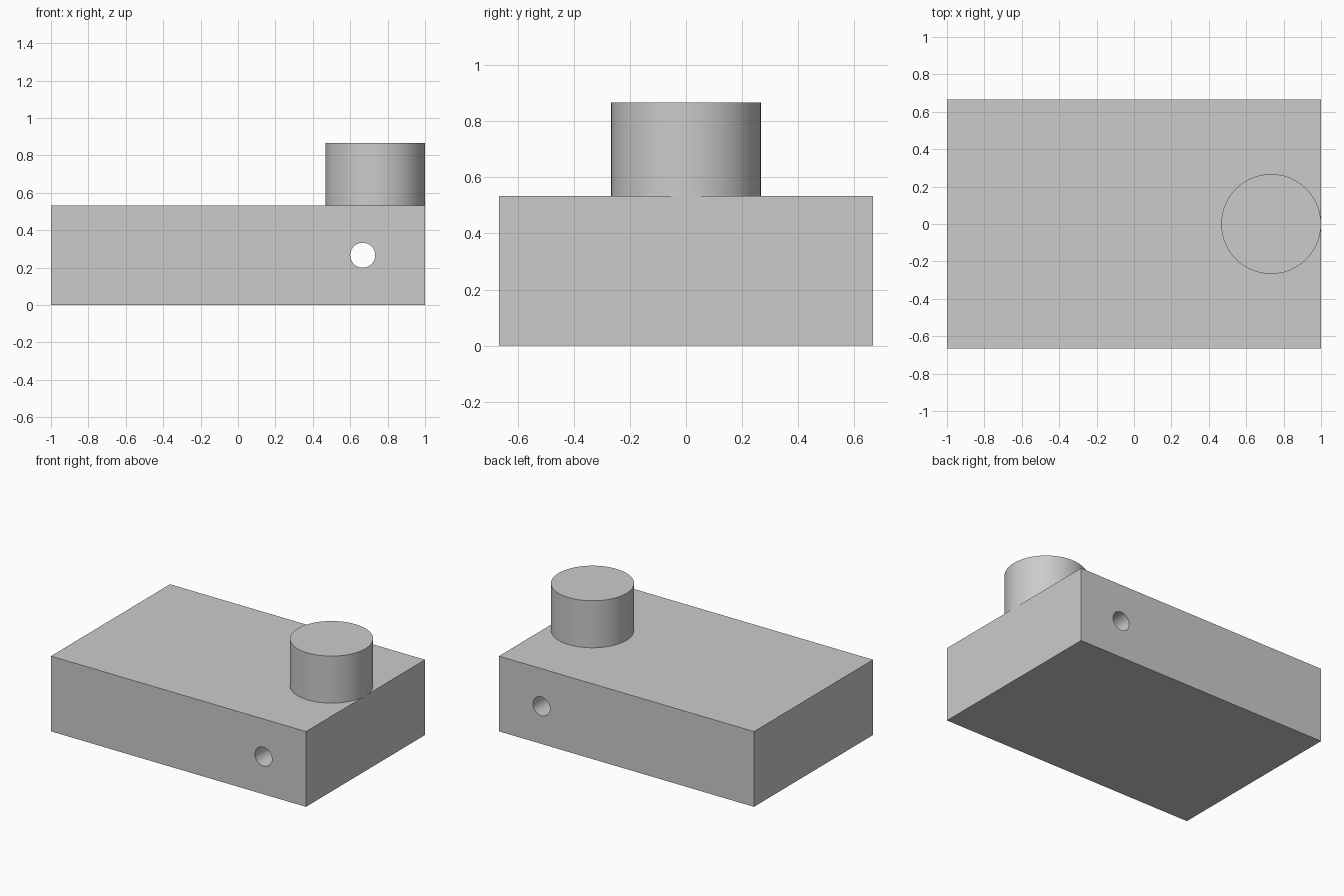
import bpy
import math

# Remove the default cube
cube = bpy.data.objects.get("Cube")
if cube:
    bpy.data.objects.remove(cube, do_unlink=True)

U = 1 / 15  # design unit: the block is 30 x 20 x 8 units

grey = bpy.data.materials.new("light_grey")
grey.use_nodes = True
grey.diffuse_color = (0.6, 0.6, 0.6, 1)
grey.node_tree.nodes["Principled BSDF"].inputs["Base Color"].default_value = (0.6, 0.6, 0.6, 1)


def select_only(obj):
    bpy.ops.object.select_all(action="DESELECT")
    obj.select_set(True)
    bpy.context.view_layer.objects.active = obj


def finish(name):
    obj = bpy.context.object
    obj.name = obj.data.name = name
    bpy.ops.object.transform_apply(location=False, rotation=True, scale=True)
    obj.data.materials.append(grey)
    return obj


def cylinder(name, radius, depth, location, rotation=(0, 0, 0)):
    bpy.ops.mesh.primitive_cylinder_add(vertices=96, radius=radius * U, depth=depth * U,
                                        location=[c * U for c in location], rotation=rotation)
    return finish(name)


# Base block
bpy.ops.mesh.primitive_cube_add(size=1, location=(0, 0, 4 * U))
bpy.context.object.scale = (30 * U, 20 * U, 8 * U)
block = finish("base_block")

# Cross hole running front to back through the block
cutter = cylinder("hole_cutter", 1, 24, (10, 0, 4), (math.pi / 2, 0, 0))
cutter.hide_render = True
cut = block.modifiers.new("cross_hole", "BOOLEAN")
cut.operation = "DIFFERENCE"
cut.solver = "EXACT"
cut.object = cutter
select_only(block)
bpy.ops.object.modifier_apply(modifier=cut.name)
bpy.data.objects.remove(cutter, do_unlink=True)

# Round boss standing on top, tangent to the end face
boss = cylinder("round_boss", 4, 5, (11, 0, 10.5))

# Smooth the round walls, keep the edges sharp
for part in (block, boss):
    select_only(part)
    bpy.ops.object.shade_smooth_by_angle(angle=math.radians(30))
